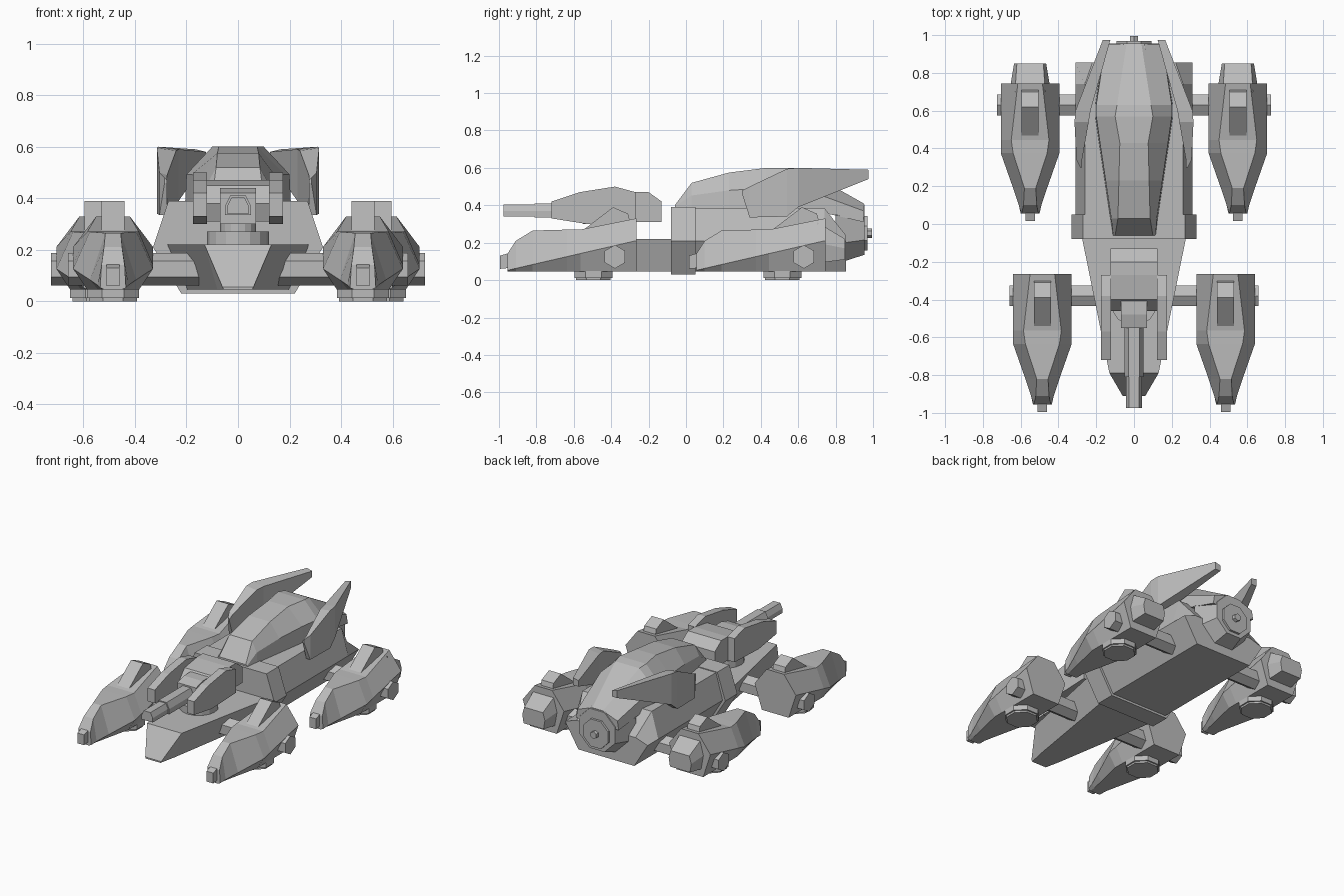
import bpy, bmesh
from math import pi, cos, sin
from mathutils import Vector

cube = bpy.data.objects.get("Cube")
if cube:
    bpy.data.objects.remove(cube, do_unlink=True)

tint = (.5, .5, .5, 1)
grey = bpy.data.materials.new("hull_grey")
grey.use_nodes = True
grey.diffuse_color = tint
grey.node_tree.nodes["Principled BSDF"].inputs["Base Color"].default_value = tint

# Shared heights and widths
floor, waist, deck, shelf, roof = .045, .21, .22, .385, .6
hull_width, hull_bottom = .31, .21


def skin(name, rings):
    """Join matching rings of points into a closed flat-shaded solid."""
    bm = bmesh.new()
    loops = [[bm.verts.new(point) for point in ring] for ring in rings]
    for first, second in zip(loops, loops[1:]):
        for i in range(len(first)):
            bm.faces.new((first[i - 1], first[i], second[i], second[i - 1]))
    bm.faces.new(loops[0])
    bm.faces.new(loops[-1])
    bmesh.ops.recalc_face_normals(bm, faces=bm.faces)
    mesh = bpy.data.meshes.new(name)
    bm.to_mesh(mesh)
    bm.free()
    mesh.materials.append(grey)
    part = bpy.data.objects.new(name, mesh)
    bpy.context.collection.objects.link(part)


def loft(name, sections, middle=0, shift=0):
    """Sections along y; each is y and a half outline, bottom to top, mirrored in x."""
    rings = []
    for y, half in sections:
        right = [(middle + x, shift + y, z) for x, z in half]
        left = [(middle - x, shift + y, z) for x, z in reversed(half)]
        rings.append(right + left)
    skin(name, rings)


def side_prism(name, outline, middle, half_width, shift=0):
    """Side outline of (y, z) points given a width in x."""
    skin(name, [[(x, shift + y, z) for y, z in outline]
                for x in (middle - half_width, middle + half_width)])


def rod(name, start, end, radius, sides, end_radius=None):
    """Bar with regular ends; octagons rest on a flat side."""
    start, end = Vector(start), Vector(end)
    along = (end - start).normalized()
    up = Vector((0, 1, 0)) if along.z else Vector((0, 0, 1))
    across = along.cross(up)
    turn = pi / sides if sides == 8 else 0
    angles = [turn + 2 * pi * i / sides for i in range(sides)]
    skin(name, [[centre + size * (cos(a) * up + sin(a) * across) for a in angles]
                for centre, size in ((start, radius), (end, end_radius or radius))])


def pod_section(y, wide, top, height):
    """Pod outline tucked in below a shoulder line that rises to the rear."""
    shoulder = waist + .23 * (y + .27)
    return y, [(wide * .65, floor), (wide, shoulder), (top, height)]


def cabin_section(y, wide, top, height):
    """Cabin outline with upright sides and a narrower roof."""
    shoulder = (shelf + height) / 2
    return y, [(wide + .005, shelf), (wide, shoulder), (top, height)]


# Front deck with its sloped nose
loft("front_hull", [
    (-.91, [(.055, floor), (.06, floor + .01)]),
    (-.79, [(.08, floor), (.13, deck)]),
    (0, [(hull_bottom, floor), (.29, deck)])])

# Main hull and the collar around its front
hull_side = [(hull_bottom, floor), (hull_width, waist)]
loft("rear_hull", [
    (0, hull_side + [(.26, shelf)]),
    (.74, hull_side + [(.26, shelf)]),
    (.855, hull_side + [(deck, .24)])])
collar = [(deck, .03), (.33, waist), (.27, .39)]
loft("hull_collar", [(-.08, collar), (.05, collar)])

# Faceted cabin, falling away to the engine
loft("cabin", [
    cabin_section(-.06, .11, .1, .4),
    cabin_section(.03, .12, .085, .52),
    cabin_section(.23, .15, .08, .575),
    cabin_section(.43, .18, .075, roof),
    cabin_section(.57, .2, .1, roof),
    cabin_section(.63, .2, .09, .59),
    (.95, [(.16, .31), (.15, .37), (.04, .41)])])

# Engine nozzle
rod("engine", (0, .8, .27), (0, .955, .27), .2, 8, .145)
rod("engine_disc", (0, .9, .25), (0, .97, .25), .1, 8)
rod("engine_bolt", (0, .9, .25), (0, .995, .25), .025, 6)

# Gun turret
pivot = -.42
rod("turret_base", (0, pivot, .2), (0, pivot, .27), .12, 16)
rod("turret_neck", (0, pivot, .2), (0, pivot, .33), .07, 16)
side_prism("turret_body", [(-.43, .31), (-.46, .38), (-.4, .45), (-.27, .47),
                           (-.2, .47), (-.13, .42), (-.13, .31)], 0, .125)
side_prism("gun_mount", [(-.55, .3), (-.55, .42), (-.48, .44), (-.4, .44), (-.4, .3)], 0, .07)
for name, front, back, size in (("gun_barrel", -.81, -.45, .05), ("gun_muzzle", -.975, -.7, .042)):
    outline = [(size, .37 - size * .7), (size, .37), (size * .6, .37 + size * .8)]
    loft(name, [(front, outline), (back, outline)])

# Side outlines for repeated parts
plate = [(-.72, .33), (-.72, .42), (-.57, .47), (-.38, .5), (-.27, .47), (-.27, .31), (-.53, .3)]
intake = [(-.56, .26), (-.39, .39), (-.31, .355), (-.29, .28)]
gun_tip = [(-.995, .06), (-.995, .13), (-.9, .16), (-.9, .07)]
pod_shell = [pod_section(-.955, .05, .045, .14),
             pod_section(-.91, .06, .035, waist),
             pod_section(-.82, .09, .03, .265),
             pod_section(-.635, .155, .09, .27),
             pod_section(-.565, .155, .1, .27),
             pod_section(-.265, .155, .065, .33)]
pod_tail = [(.7, [(.09, .09), (.11, .2), (.08, .31)]),
            (.85, [(.075, .11), (.085, .17), (.07, deck)])]

for side, sign in (("left", 1), ("right", -1)):
    side_prism("turret_plate_" + side, plate, sign * .148, .027)

    # Swept fins beside the cabin
    rings = []
    for y, low, high, outer, thick in ((.3, .46, .48, .285, .01), (.34, .335, .5, .305, .03),
                                       (.54, .34, .595, .315, .075), (.6, .39, roof, .31, .08),
                                       (.975, .54, .59, .165, .04)):
        inner = outer - thick
        rings.append([(sign * x, y, z) for x, z in
                      ((outer, low), (outer, high), (inner, high - .01), (inner, low))])
    skin("tail_fin_" + side, rings)

    for end, offset, shift in (("front", .485, 0), ("rear", .55, 1.01)):
        tag = "_" + end + "_" + side
        x = sign * offset

        # Pod shell, raised intake and gun tip
        loft("pod" + tag, pod_shell, x, shift)
        side_prism("pod_intake" + tag, intake, x, .045, shift)
        side_prism("pod_tip" + tag, gun_tip, x, .025, shift)

        # Hover pad in two steps
        y = shift - .495
        rod("hover_pad" + tag, (x, y, .06), (x, y, .012), .11, 8)
        rod("hover_pad_core" + tag, (x, y, .06), (x, y, 0), .1, 8)

        # Six-sided axle ending in a bolt outside the pod
        y = shift - .38
        rod("axle" + tag, (sign * .1, y, .125), (x + sign * .175, y, .125), .063, 6)

        # Only the rear pods have a tail
        if end == "rear":
            loft("pod_tail" + tag, pod_tail, x)
